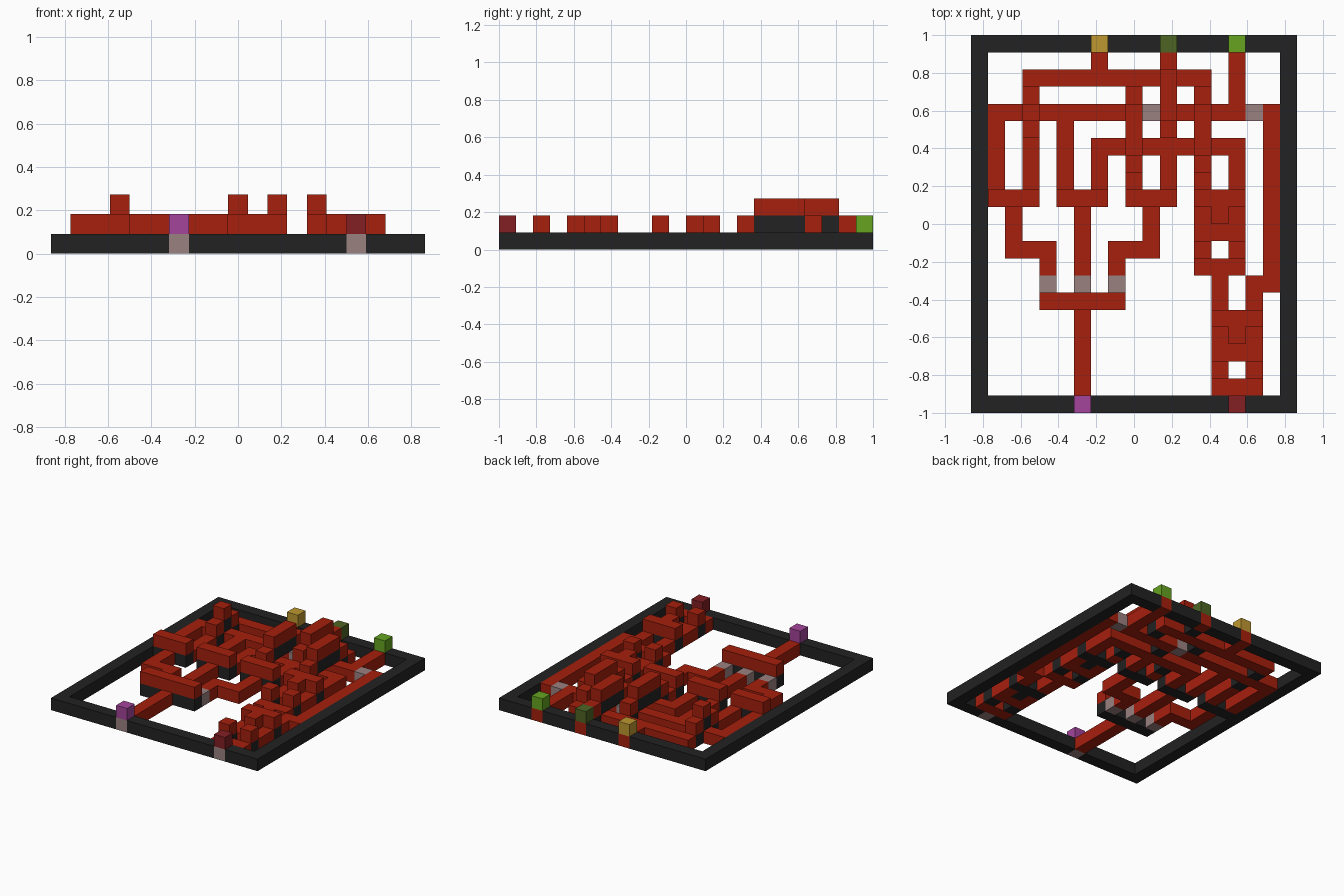
import bpy
import bmesh
from mathutils import Matrix, Vector

cube = bpy.data.objects.get("Cube")
if cube:
    bpy.data.objects.remove(cube, do_unlink=True)

COLS, ROWS = 19, 22
CELL = 2 / ROWS
LAST_COL, LAST_ROW = COLS - 1, ROWS - 1
LOW, MID, HIGH = range(3)


def material(name, r, g, b):
    mat = bpy.data.materials.new(name)
    mat.use_nodes = True
    mat.diffuse_color = (r, g, b, 1)
    bsdf = next(n for n in mat.node_tree.nodes if n.type == 'BSDF_PRINCIPLED')
    bsdf.inputs["Base Color"].default_value = (r, g, b, 1)
    return mat


red = material("wire_red", .38, .014, .004)
black = material("base_black", .016, .016, .016)
grey = material("warm_grey", .33, .22, .22)
yellow = material("yellow", .51, .31, .03)
olive = material("olive_green", .076, .127, .017)
lime = material("lime_green", .133, .367, .015)
magenta = material("magenta", .366, .058, .328)
maroon = material("maroon", .223, .014, .017)


def build(name, mat, level, runs):
    """One object made of straight bars; each run is (start cell, end cell)."""
    bm = bmesh.new()
    for a, b in runs:
        mid = (Vector(a) + Vector(b)) / 2
        size = [abs(p - q) + 1 for p, q in zip(a, b)]
        centre = Vector((mid.x - LAST_COL / 2, LAST_ROW / 2 - mid.y, level + .5)) * CELL
        scale = Matrix.Diagonal((size[0] * CELL, size[1] * CELL, CELL, 1))
        bmesh.ops.create_cube(bm, size=1, matrix=Matrix.Translation(centre) @ scale)
    mesh = bpy.data.meshes.new(name)
    bm.to_mesh(mesh)
    bm.free()
    mesh.materials.append(mat)
    obj = bpy.data.objects.new(name, mesh)
    bpy.context.scene.collection.objects.link(obj)


def wire(name, *points):
    """Ground level wire through (column, row) corners."""
    runs = []
    for a, b in zip(points, points[1:]):
        if runs:  # start one cell past the corner
            a = tuple(p + (q > p) - (q < p) for p, q in zip(a, b))
        runs.append((a, b))
    build(name, red, LOW, runs)


def block(name, mat, level, col, row):
    build(name, mat, level, [((col, row), (col, row))])


def raised(name, runs):
    """Red bars resting on black supports."""
    build(name, red, MID, runs)
    build(name + "_support", black, LOW, runs)


def bridge(name, col, first, last):
    """Wire climbing over other wires between two rows."""
    span = [((col, first), (col, last))]
    build(name + "_deck", red, HIGH, span)
    build(name + "_deck_support", black, MID, span)
    raised(name + "_steps", [((col, r), (col, r)) for r in (first - 1, last + 1)])


def exclusive_gate(name, col, row):
    """Two input gate with a hole in the middle, three columns wide."""
    right, centre = col + 2, col + 1
    raised(name + "_head", [((col, row), (right, row)),
                            ((centre, row + 1), (centre, row + 1))])
    build(name + "_body", red, LOW, [
        ((col, row + 1), (col, row + 2)), ((right, row + 1), (right, row + 2)),
        ((centre, row + 2), (centre, row + 2)), ((col, row + 4), (right, row + 4))])
    raised(name + "_legs", [((c, row + 3), (c, row + 3)) for c in (col, right)])


# Border frame, with gaps where the terminals pass through
INPUTS = {7: ("yellow_input", yellow), 11: ("olive_input", olive), 15: ("lime_input", lime)}
OUTPUTS = {6: ("magenta_output", magenta), 15: ("maroon_output", maroon)}
frame = [((c, 1), (c, LAST_ROW - 1)) for c in (0, LAST_COL)]
for row, gaps in ((0, INPUTS), (LAST_ROW, OUTPUTS)):
    start = 0
    for gap in [*gaps, COLS]:
        frame.append(((start, row), (gap - 1, row)))
        start = gap + 1
build("border_frame", black, LOW, frame)

# Terminals
for row, terminals, base in ((0, INPUTS, red), (LAST_ROW, OUTPUTS, grey)):
    for col, (name, mat) in terminals.items():
        block(name, mat, MID, col, row)
        block(name + "_base", base, LOW, col, row)

# First input: trunk, and three branches that bridge the other trunks
block("first_input_lead", red, LOW, 7, 1)
wire("first_trunk", (3, 2), (13, 2))
bridge("left_bridge", 3, 4, 4)
wire("left_bridge_tail", (3, 6), (3, 8))
for col, side in ((9, "middle"), (13, "right")):
    bridge(side + "_bridge", col, 4, 6)
    block(side + "_bridge_tail", red, LOW, col, 8)

# Second input: bridge down to its trunk and branches
bridge("second_bridge", 11, 2, 4)
wire("second_trunk", (7, 8), (7, 6), (15, 6), (15, 8))
wire("second_branch", (11, 7), (11, 8))

# Third input: trunk broken by repeaters
wire("third_input_lead", (15, 1), (15, 3))
wire("third_trunk_left", (1, 8), (1, 4), (9, 4))
wire("third_trunk_middle", (11, 4), (15, 4))
wire("third_trunk_right", (17, 4), (17, 14), (16, 14), (16, 15))
wire("third_branch", (5, 5), (5, 8))
for col in (10, 16):
    block("trunk_repeater", grey, LOW, col, 4)

# Three pair gates feeding a shared collector bar
for col in (1, 5, 9):
    raised("pair_gate", [((col, 9), (col + 2, 9))])
wire("left_gate_wire", (2, 10), (2, 12), (4, 12), (4, 13))
wire("middle_gate_wire", (6, 10), (6, 13))
wire("right_gate_wire", (10, 10), (10, 12), (8, 12), (8, 13))
for col in (4, 6, 8):
    block("gate_repeater", grey, LOW, col, 14)
raised("collector", [((4, 15), (8, 15))])
wire("collector_output_wire", (6, 16), (6, 20))

# Two chained exclusive gates
exclusive_gate("upper_gate", 13, 9)
wire("gate_link", (14, 14), (14, 15))
exclusive_gate("lower_gate", 14, 16)
